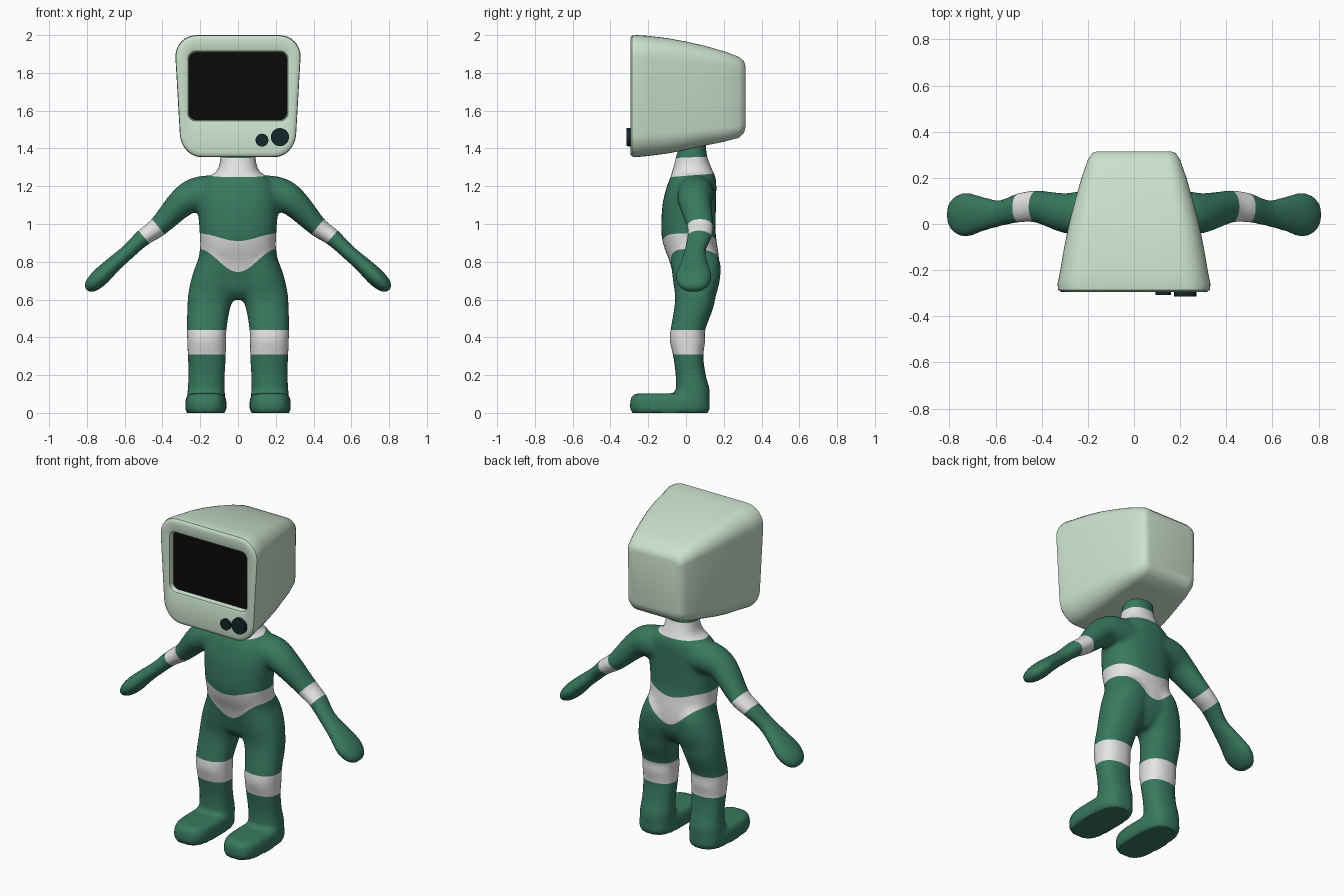
import bpy, bmesh, math
from mathutils import Vector, Matrix

if "Cube" in bpy.data.objects:
    bpy.data.objects.remove(bpy.data.objects["Cube"], do_unlink=True)


def material(name, rgb, rough=0.6):
    m = bpy.data.materials.new(name)
    m.use_nodes = True
    m.diffuse_color = (*rgb, 1)
    shader = m.node_tree.nodes["Principled BSDF"]
    shader.inputs["Base Color"].default_value = (*rgb, 1)
    shader.inputs["Roughness"].default_value = rough
    return m


suit_green = material("suit green", (0.04, 0.19, 0.115))
band_white = material("band white", (0.78, 0.78, 0.78))
case_green = material("pale case green", (0.6, 0.76, 0.62))
screen_black = material("screen black", (0.003, 0.003, 0.003))
dial_dark = material("dial dark teal", (0.006, 0.02, 0.023))


def make_object(name, bm, mats):
    bmesh.ops.recalc_face_normals(bm, faces=bm.faces)
    mesh = bpy.data.meshes.new(name)
    bm.to_mesh(mesh)
    bm.free()
    for m in mats:
        mesh.materials.append(m)
    ob = bpy.data.objects.new(name, mesh)
    bpy.context.scene.collection.objects.link(ob)
    return ob


def activate(ob):
    bpy.ops.object.select_all(action='DESELECT')
    ob.select_set(True)
    bpy.context.view_layer.objects.active = ob


def smooth(ob, degrees):
    activate(ob)
    bpy.ops.object.shade_smooth_by_angle(angle=math.radians(degrees))


def skin(bm, rings):
    """Bridge equal rings of points and cap both ends; returns the last cap."""
    loops = [[bm.verts.new(p) for p in ring] for ring in rings]
    n = len(loops[0])
    for a, b in zip(loops, loops[1:]):
        for i in range(n):
            j = (i + 1) % n
            bm.faces.new((a[i], a[j], b[j], b[i]))
    bm.faces.new(loops[0][::-1])
    return bm.faces.new(loops[-1])


def spline(rows, steps=4):
    """Catmull-Rom interpolation of whole rows of numbers."""
    pts = [rows[0]] + rows + [rows[-1]]
    out = []
    for p, q, r, s in zip(pts, pts[1:], pts[2:], pts[3:]):
        for k in range(steps):
            t = k / steps
            out.append([b + t / 2 * (c - a + t * (2*a - 5*b + 4*c - d + t * (3*(b - c) + d - a)))
                        for a, b, c, d in zip(p, q, r, s)])
    return out + [rows[-1]]


def limb(bm, rows, side=1, power=2.0, steps=4, sides=28):
    """Tube through rows of (x, y, z, half width, half depth)."""
    rows = spline([list(r) for r in rows], steps)
    rings = []
    for i, (x, y, z, a, b) in enumerate(rows):
        p, q = rows[max(i - 1, 0)], rows[min(i + 1, len(rows) - 1)]
        t = Vector((q[0] - p[0], 0, q[2] - p[2])).normalized()
        u = Vector((t.z, 0, -t.x))
        ring = []
        for k in range(sides):
            ang = math.tau * k / sides
            c, s = math.cos(ang), math.sin(ang)
            c = math.copysign(abs(c) ** (2 / power), c)
            s = math.copysign(abs(s) ** (2 / power), s)
            v = Vector((x, y + b * s, z)) + u * (a * c)
            ring.append((v.x * side, v.y, v.z))
        rings.append(ring)
    skin(bm, rings)


# Body volumes: torso with neck, then mirrored arms, legs and feet
torso = [(0, .05, .6, .06, .06), (0, .05, .65, .16, .1), (0, .055, .72, .22, .122),
         (0, .045, .8, .213, .132), (0, .025, .88, .201, .142), (0, .013, .96, .204, .144),
         (0, .017, 1.1, .212, .142), (0, .03, 1.2, .2, .131), (0, .037, 1.245, .165, .12),
         (0, .035, 1.275, .117, .11), (0, .033, 1.31, .1, .097), (0, .03, 1.36, .093, .082),
         (0, .035, 1.42, .086, .07), (0, .04, 1.5, .08, .06)]
arm = [(.12, .05, 1.16, .1, .1), (.22, .05, 1.155, .092, .095), (.3, .047, 1.11, .077, .087),
       (.42, .075, .987, .054, .071), (.5, .07, .93, .046, .065), (.58, .047, .855, .04, .058),
       (.66, .043, .785, .043, .077), (.73, .04, .718, .048, .097), (.78, .04, .672, .038, .075),
       (.802, .04, .652, .018, .035)]
leg = [(.17, .035, .05, .1, .09), (.168, .036, .12, .099, .09), (.166, .025, .2, .096, .08),
       (.165, .012, .3, .101, .08), (.166, .008, .38, .103, .094), (.166, .01, .44, .105, .092),
       (.157, .04, .55, .112, .103), (.145, .05, .62, .119, .108), (.125, .055, .7, .12, .124),
       (.1, .05, .8, .11, .13), (.09, .02, .9, .09, .11)]
foot = [(.17, -.085, 0, .1, .2), (.17, -.085, .015, .109, .211),
        (.17, -.085, .06, .109, .211), (.17, -.083, .09, .102, .204), (.17, -.08, .103, .085, .185)]

bm = bmesh.new()
limb(bm, torso, power=2.3)
for side in (1, -1):
    limb(bm, arm, side)
    limb(bm, leg, side, power=2.3)
    limb(bm, foot, side, power=3.2, steps=2)
body = make_object("body_suit", bm, [suit_green, band_white])

# Fuse the volumes into one soft skin
remesh = body.modifiers.new("fuse", 'REMESH')
remesh.mode = 'VOXEL'
remesh.voxel_size = 0.012
soften = body.modifiers.new("soften", 'SMOOTH')
soften.factor = 0.5
soften.iterations = 8
activate(body)
for name in ("fuse", "soften"):
    bpy.ops.object.modifier_apply(modifier=name)


# White bands: each lies between two height curves
def belly(x):
    return 0.5 - 0.5 * math.cos(math.pi * min(abs(x) / 0.21, 1))


bands = [
    (lambda x, y: 0.31, lambda x, y: 0.44, lambda x: True),
    (lambda x, y: 0.746 + 0.122 * belly(x), lambda x, y: 0.91 + 0.04 * belly(x),
     lambda x: abs(x) < 0.26),
    (lambda x, y: 1.255 + 0.08 * y, lambda x, y: 1.352 + 0.04 * y, lambda x: abs(x) < 0.17),
    (lambda x, y: 0.93 + 1.16 * (abs(x) - 0.497), lambda x, y: 0.987 + 1.16 * (abs(x) - 0.423),
     lambda x: abs(x) > 0.3),
]
bm = bmesh.new()
bm.from_mesh(body.data)
for low, high, where in bands:
    for curve in (low, high):
        # Flatten the curve to z = 0, cut there, then restore
        for v in bm.verts:
            v.co.z -= curve(v.co.x, v.co.y)
        bmesh.ops.bisect_plane(bm, geom=bm.verts[:] + bm.edges[:] + bm.faces[:], dist=1e-5,
                               plane_co=(0, 0, 0), plane_no=(0, 0, 1))
        for v in bm.verts:
            v.co.z += curve(v.co.x, v.co.y)
for f in bm.faces:
    c = f.calc_center_median()
    f.material_index = int(any(where(c.x) and low(c.x, c.y) < c.z < high(c.x, c.y)
                               for low, high, where in bands))
# Level soles
for v in bm.verts:
    if v.co.z < 0.006:
        v.co.z = 0
bm.to_mesh(body.data)
bm.free()
smooth(body, 60)


# Monitor head: rounded sections from the back to the recessed screen
def section(y, w, low, high, r, taper):
    ring = []
    for corner in range(4):
        sx, sz = ((1, 1), (-1, 1), (-1, -1), (1, -1))[corner]
        for k in range(9):
            a = math.radians(90 * corner + 90 * k / 8)
            x = sx * (w - r) + r * math.cos(a)
            z = (high - r if sz > 0 else low + r) + r * math.sin(a)
            ring.append((x * (1 - taper * (high - z) / (high - low)), y, z))
    return ring


case = [(.315, .16, 1.515, 1.835, .03, .02), (.308, .181, 1.485, 1.86, .045, .02),
        (.28, .2, 1.457, 1.885, .06, .03), (.2, .229, 1.435, 1.915, .075, .04),
        (.1, .259, 1.415, 1.943, .09, .06), (0, .286, 1.392, 1.966, .1, .08),
        (-.1, .308, 1.373, 1.984, .11, .1), (-.2, .326, 1.36, 1.996, .12, .11),
        (-.26, .338, 1.354, 2.0, .12, .11), (-.285, .336, 1.357, 1.997, .12, .11),
        (-.293, .326, 1.366, 1.988, .115, .11), (-.295, .314, 1.378, 1.976, .11, .11),
        (-.295, .276, 1.534, 1.926, .05, 0), (-.29, .265, 1.545, 1.915, .04, 0),
        (-.262, .259, 1.551, 1.907, .035, 0)]
bm = bmesh.new()
skin(bm, [section(*row) for row in case]).material_index = 1
head = make_object("monitor_head", bm, [case_green, screen_black])
smooth(head, 40)

# Dials on the front of the case
for name, x, z, r, front in (("small_dial", .127, 1.444, .034, -.308),
                             ("large_dial", .222, 1.46, .048, -.315)):
    bm = bmesh.new()
    depth = -.28 - front
    place = Matrix.Translation((x, front + depth / 2, z)) @ Matrix.Rotation(math.pi / 2, 4, 'X')
    bmesh.ops.create_cone(bm, cap_ends=True, segments=24, radius1=r, radius2=r,
                          depth=depth, matrix=place)
    smooth(make_object(name, bm, [dial_dark]), 40)
